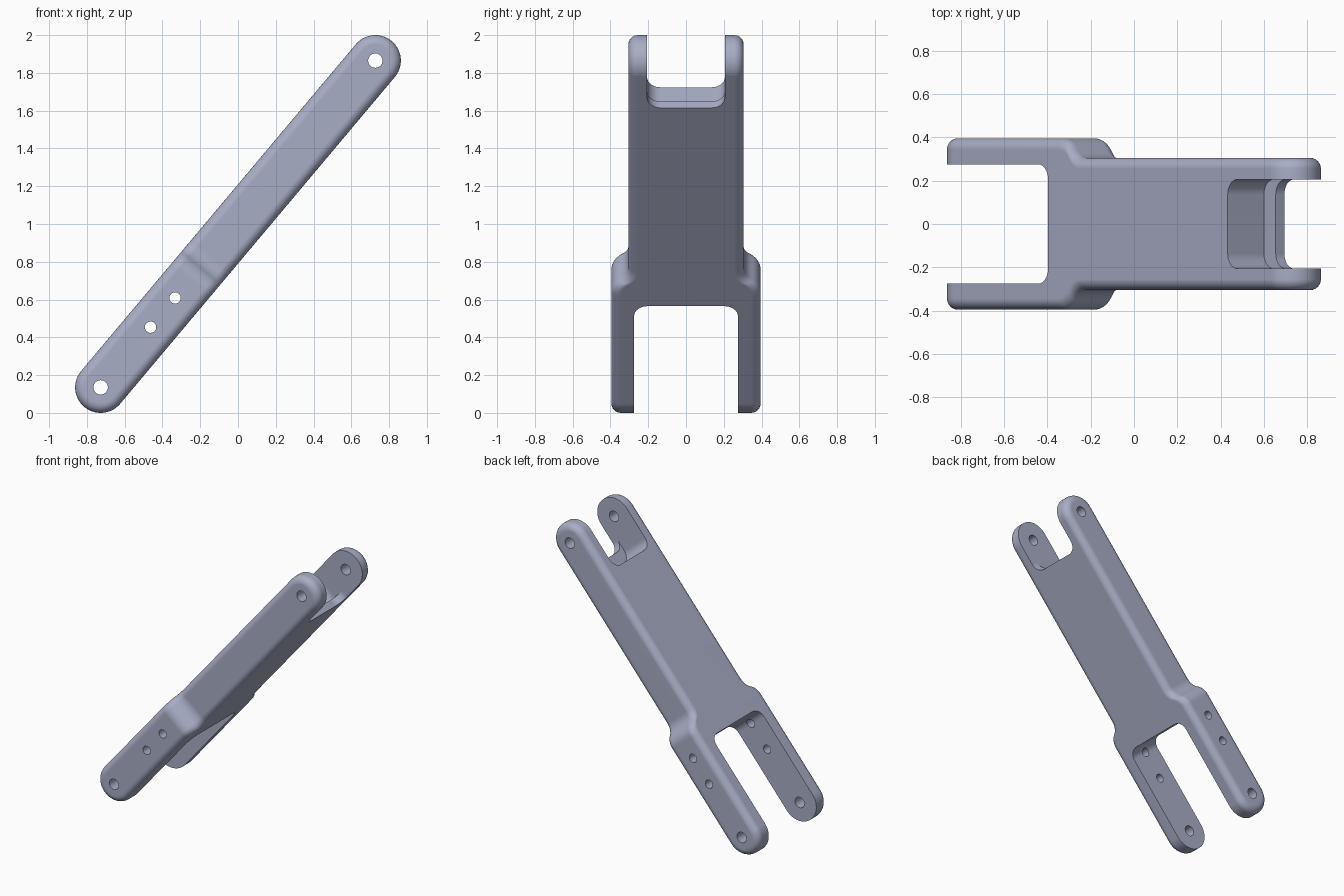
import bpy, bmesh, math
from mathutils import Matrix, Vector

if "Cube" in bpy.data.objects:
    bpy.data.objects.remove(bpy.data.objects["Cube"])

HALF = 1.13                  # half distance between end pin centres
R = 0.135                    # half thickness / end radius
FILLET = 0.05
TILT = math.asin((1 - R) / HALF)
WIDE, NARROW = 0.395, 0.305  # half widths at lower and upper parts
STEP_A, STEP_B = -0.385, -0.225

steel = bpy.data.materials.new("blue grey metal")
steel.diffuse_color = (0.39, 0.42, 0.56, 1)
steel.use_nodes = True
steel.node_tree.nodes["Principled BSDF"].inputs["Base Color"].default_value = steel.diffuse_color

# S-shaped shoulder made of two equal arcs
rise, run = WIDE - NARROW, STEP_B - STEP_A
bend = 2 * math.atan(rise / run)
arc_r = run / (2 * math.sin(bend))


def half_width(u):
    if u <= STEP_A:
        return WIDE
    if u >= STEP_B:
        return NARROW
    if u < (STEP_A + STEP_B) / 2:
        return WIDE - arc_r + math.sqrt(arc_r ** 2 - (u - STEP_A) ** 2)
    return NARROW + arc_r - math.sqrt(arc_r ** 2 - (STEP_B - u) ** 2)


def outline(inset):
    """Upper half of the rounded bar profile, from lower tip to upper tip."""
    r = R - inset
    turn = [math.pi / 2 * i / 14 for i in range(15)]
    pts = [(-HALF - r * math.cos(t), r * math.sin(t)) for t in turn]
    bends = [bend * i / 8 for i in range(9)]
    pts += [(STEP_A + arc_r * math.sin(b), r) for b in bends]
    pts += [(STEP_B - arc_r * math.sin(b), r) for b in reversed(bends[:-1])]
    pts += [(HALF + r * math.sin(t), r * math.cos(t)) for t in turn]
    return pts


def new_object(name, bm):
    bmesh.ops.recalc_face_normals(bm, faces=bm.faces)
    mesh = bpy.data.meshes.new(name)
    bm.to_mesh(mesh)
    bm.free()
    obj = bpy.data.objects.new(name, mesh)
    bpy.context.collection.objects.link(obj)
    return obj


def make_bar():
    bm = bmesh.new()
    rings = []
    steps = [math.pi / 2 * i / 6 for i in range(7)]
    layers = [(-1, t) for t in reversed(steps)] + [(1, t) for t in steps]
    for side, t in layers:
        top = outline(FILLET * (1 - math.cos(t)))
        loop = top + [(u, -w) for u, w in reversed(top[1:-1])]
        rings.append([bm.verts.new((u, side * (half_width(u) - FILLET + FILLET * math.sin(t)), w))
                      for u, w in loop])
    n = len(rings[0])
    for a, b in zip(rings, rings[1:]):
        for i in range(n):
            j = (i + 1) % n
            bm.faces.new((a[i], a[j], b[j], b[i]))
    # side faces as strips across the thickness
    for ring in (rings[0], rings[-1]):
        for i in range(n // 2):
            quad = [ring[i], ring[i + 1], ring[(n - i - 1) % n], ring[(n - i) % n]]
            bm.faces.new(list(dict.fromkeys(quad)))
    return new_object("linkage_arm", bm)


def box_cutter(name, u0, u1, half, w0, w1, radius):
    """Slot block with rounded corners."""
    bm = bmesh.new()
    bmesh.ops.create_cube(bm, size=1)
    bmesh.ops.transform(bm, verts=bm.verts, matrix=Matrix.Translation(
        ((u0 + u1) / 2, 0, (w0 + w1) / 2)) @ Matrix.Diagonal((u1 - u0, 2 * half, w1 - w0, 1)))
    upright = [e for e in bm.edges if abs(e.verts[0].co.z - e.verts[1].co.z) > 0.01]
    bmesh.ops.bevel(bm, geom=upright, offset=radius, segments=8, profile=0.5, affect='EDGES')
    return new_object(name, bm)


def hole_cutter(name, u, w, radius):
    bm = bmesh.new()
    bmesh.ops.create_cone(bm, cap_ends=True, segments=32, radius1=radius, radius2=radius, depth=2,
                          matrix=Matrix.Translation((u, 0, w)) @ Matrix.Rotation(math.pi / 2, 4, 'X'))
    return new_object(name, bm)


arm = make_bar()
cutters = [
    box_cutter("lower_fork_slot", -1.6, -0.455, 0.275, -0.4, 0.4, 0.07),
    box_cutter("upper_fork_slot", 0.917, 1.6, 0.206, -0.4, 0.4, 0.07),
    box_cutter("upper_fork_recess", 0.832, 1.61, 0.206, -0.083, 0.41, 0.07),
    hole_cutter("lower_pin_hole", -HALF, 0, 0.038),
    hole_cutter("upper_pin_hole", HALF, 0, 0.038),
    hole_cutter("bolt_hole_a", -0.514, 0.003, 0.03),
    hole_cutter("bolt_hole_b", -0.716, 0.003, 0.03),
]

# cut the slots and holes
bpy.context.view_layer.objects.active = arm
arm.select_set(True)
for c in cutters:
    mod = arm.modifiers.new(c.name, 'BOOLEAN')
    mod.operation = 'DIFFERENCE'
    mod.solver = 'EXACT'
    mod.object = c
    bpy.ops.object.modifier_apply(modifier=mod.name)
for c in cutters:
    bpy.data.objects.remove(c)

# tilt the finished arm into place
arm.data.transform(Matrix.Translation((0, 0, 1)) @ Matrix.Rotation(-TILT, 4, 'Y'))
arm.data.materials.clear()
arm.data.materials.append(steel)
bpy.ops.object.shade_smooth_by_angle(angle=math.radians(30))
wn = arm.modifiers.new("even_shading", 'WEIGHTED_NORMAL')
wn.keep_sharp = True
